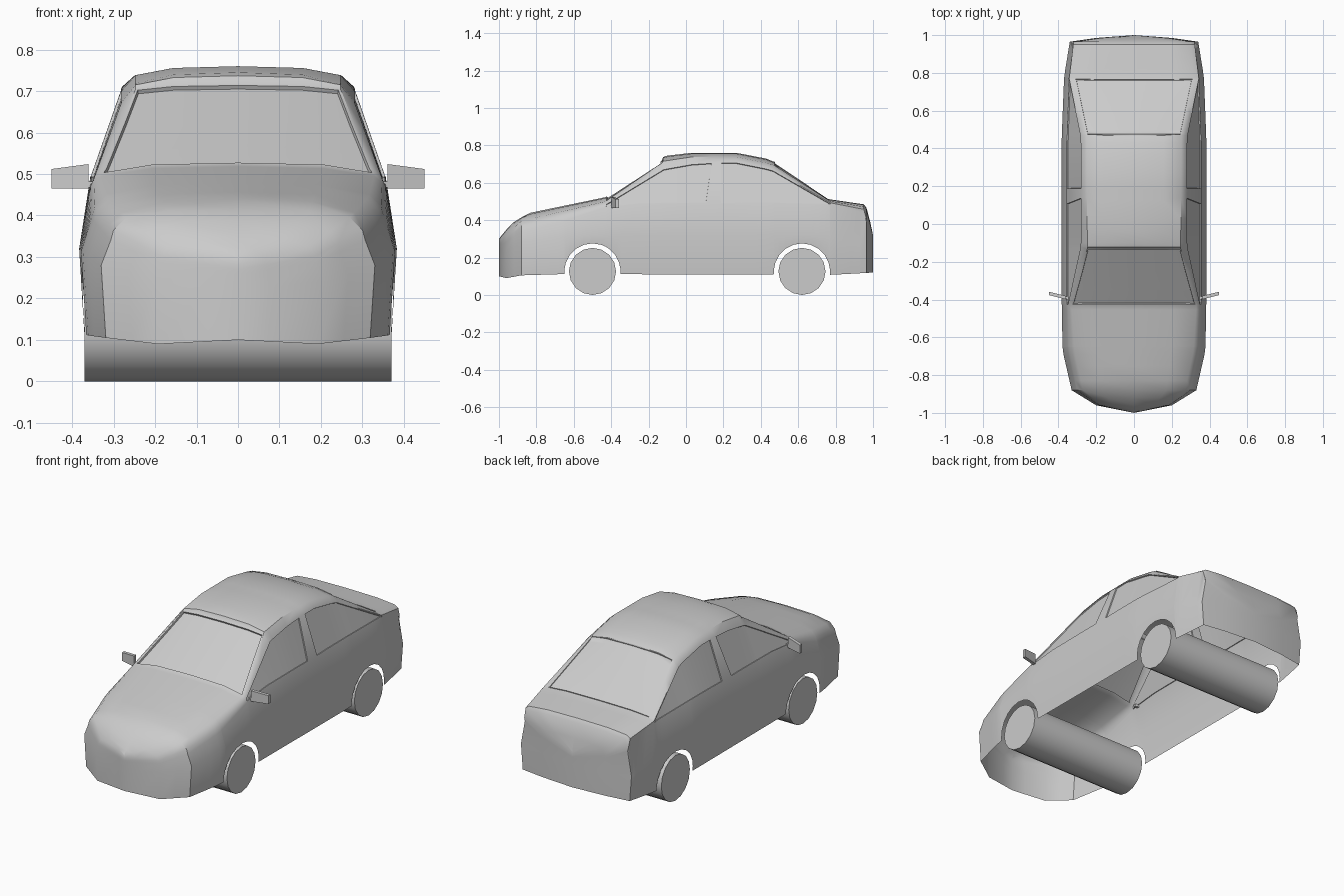
import bpy, bmesh, math

if "Cube" in bpy.data.objects:
    bpy.data.objects.remove(bpy.data.objects["Cube"])

AXLES = (-0.5, 0.62)
WHEEL_Z, WHEEL_R, ARCH_R = 0.126, 0.126, 0.15


def curve(*pts):
    """Piecewise-linear function along y."""
    def f(y):
        if y <= pts[0][0]:
            return pts[0][1]
        for (a, va), (b, vb) in zip(pts, pts[1:]):
            if y <= b:
                return va + (vb - va) * (y - a) / (b - a)
        return pts[-1][1]
    return f


# Body lines along the length: widths, heights of each character line
wide_x = curve((-1, 0), (-.96, .2), (-.88, .33), (-.67, .378), (-.4, .383),
               (.45, .383), (.78, .37), (.965, .34), (.985, .2), (1, 0))
wide_z = curve((-1, .22), (-.88, .28), (-.6, .32), (.7, .32), (1, .25))
sill_z = curve((-1, .1), (-.96, .09), (-.88, .105), (-.65, .112), (.78, .108), (1, .12))
belt_z = curve((-1, .26), (-.88, .34), (-.67, .39), (-.43, .47), (-.25, .488),
               (.45, .493), (.77, .482), (.95, .44), (1, .28))
rail_x = curve((-1, 0), (-.96, .185), (-.88, .3), (-.67, .345), (-.43, .348), (-.12, .28),
               (.46, .28), (.77, .343), (.965, .32), (.985, .19), (1, 0))
rail_z = curve((-1, .27), (-.88, .365), (-.67, .415), (-.43, .487), (-.12, .675), (.05, .705),
               (.27, .71), (.46, .672), (.77, .493), (.95, .458), (1, .29))
edge_x = curve((-1, 0), (-.96, .17), (-.88, .27), (-.67, .315), (-.43, .33), (-.13, .247),
               (.46, .25), (.77, .315), (.965, .3), (.985, .17), (1, 0))
edge_z = curve((-1, .28), (-.96, .325), (-.88, .395), (-.67, .445), (-.43, .5), (-.13, .705),
               (-.122, .715), (.03, .738), (.27, .738), (.46, .7), (.77, .502),
               (.95, .472), (.97, .45), (1, .3))
top_z = curve((-1, .3), (-.97, .34), (-.91, .4), (-.83, .44), (-.43, .523), (-.13, .718),
              (-.122, .737), (-.1, .745), (.03, .76), (.27, .76), (.45, .725),
              (.77, .511), (.95, .485), (.97, .46), (1, .32))


def section(y):
    """Cross-section from right sill over the roof to left sill."""
    w, zs = wide_x(y), sill_z(y)
    for c in AXLES:
        if abs(y - c) < ARCH_R:
            zs = max(zs, WHEEL_Z + math.sqrt(ARCH_R ** 2 - (y - c) ** 2))
    ws = w * (.965 + .035 * (zs - .1) / .22)
    lean = .015 if abs(y - .125) < .002 else 0
    ze, zc = edge_z(y), top_z(y)
    half = [(ws, y, zs), (w, y, wide_z(y)), (w * .93, y - lean, belt_z(y)),
            (rail_x(y), y + lean, rail_z(y)), (edge_x(y), y + lean, ze),
            (edge_x(y) * .63, y, zc - .2 * (zc - ze))]
    return half + [(0, y, zc)] + [(-x, yy, z) for x, yy, z in reversed(half)]


def finish(bm, name, angle=35):
    me = bpy.data.meshes.new(name)
    bm.to_mesh(me)
    bm.free()
    ob = bpy.data.objects.new(name, me)
    bpy.context.collection.objects.link(ob)
    bpy.ops.object.select_all(action='DESELECT')
    ob.select_set(True)
    bpy.context.view_layer.objects.active = ob
    bpy.ops.object.shade_smooth_by_angle(angle=math.radians(angle))
    return ob


# Body shell: lofted sections, with extra stations around the wheel arches
stations = [-1, -.985, -.96, -.92, -.88, -.83, -.75, -.69, -.43, -.25, -.13, -.122, -.1,
            -.04, .03, .125, .185, .27, .37, .43, .82, .88, .93, .95, .965, .985, 1]
for c in AXLES:
    stations += [c - .151, c + .151]
    stations += [c - .1495 * math.cos(math.pi * k / 10) for k in range(11)]
stations.sort()

bm = bmesh.new()
rows = [[bm.verts.new(p) for p in section(y)] for y in stations]
windscreen, rear_screen, side_windows = [], [], [[], [], [], []]
for i in range(len(rows) - 1):
    ym = (stations[i] + stations[i + 1]) / 2
    for j in range(12):
        f = bm.faces.new((rows[i][j], rows[i + 1][j], rows[i + 1][j + 1], rows[i][j + 1]))
        if 4 <= j <= 7:
            if -.43 < ym < -.13:
                windscreen.append(f)
            elif .469 < ym < .771:
                rear_screen.append(f)
        elif j in (2, 9):
            side = 0 if j == 2 else 2
            if -.43 < ym < .125:
                side_windows[side].append(f)
            elif .185 < ym < .771:
                side_windows[side + 1].append(f)
bm.normal_update()

# Recessed glass
for faces, rim, depth in ([(windscreen, .008, -.01), (rear_screen, .008, -.004)]
                          + [(g, .005, -.006) for g in side_windows]):
    bmesh.ops.inset_region(bm, faces=faces, thickness=rim, depth=0, use_even_offset=False)
    bmesh.ops.inset_region(bm, faces=faces, thickness=.001, depth=depth, use_even_offset=False)
bmesh.ops.remove_doubles(bm, verts=bm.verts, dist=1e-4)
finish(bm, "body_shell")

# Wheels: one full-width roller per axle
for name, y in zip(("front_wheels", "rear_wheels"), AXLES):
    bpy.ops.mesh.primitive_cylinder_add(vertices=16, radius=WHEEL_R, depth=.74,
                                        location=(0, y, WHEEL_Z),
                                        rotation=(0, math.pi / 2, 0))
    bpy.context.object.name = name
    bpy.ops.object.shade_smooth_by_angle(angle=math.radians(35))

# Door mirrors: tapered swept housing and short stalk
bm = bmesh.new()
for x0, x1, z0, top0, top1, thick in ((.36, .45, .465, .512, .524, .009),
                                      (.335, .365, .468, .482, .482, .007)):
    for v in bmesh.ops.create_cube(bm, size=2)['verts']:
        sx, sy, sz = v.co
        x = x1 if sx > 0 else x0
        top = top1 if sx < 0 else top0
        v.co = (x, -.39 + (x - .36) * .25 + sy * thick, top if sz > 0 else z0)
mirrors = finish(bm, "door_mirrors")
mirrors.modifiers.new("mirror", 'MIRROR')
